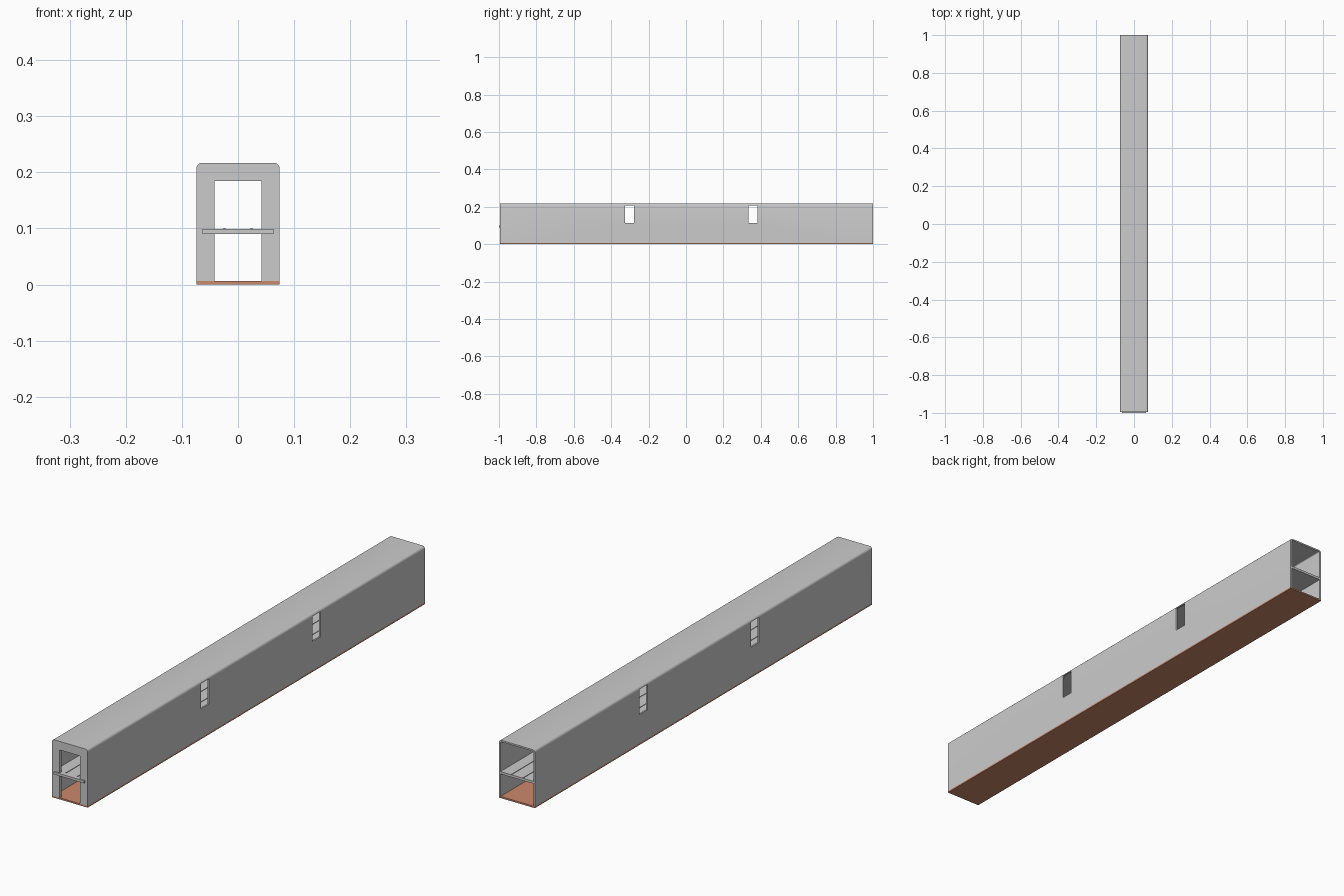
import bpy, bmesh, math

if "Cube" in bpy.data.objects:
    bpy.data.objects.remove(bpy.data.objects["Cube"])

HALF_W, TOP, BASE_T = 0.074, 0.217, 0.006
FRONT, BACK = -0.995, 1.0


def arch_half(half, top, radius, z0):
    """Right half of an arch outline, from the foot up to the rounded corner."""
    pts = [(half, z0)]
    if radius == 0:
        return pts + [(half, top)]
    for i in range(6):
        a = math.radians(90 * i / 5)
        pts.append((half - radius + radius * math.cos(a), top - radius + radius * math.sin(a)))
    return pts


def arch(half, top, radius, z0):
    right = arch_half(half, top, radius, z0)
    return right + [(-x, z) for x, z in reversed(right)]


def extrude_y(name, outline, y0, y1):
    bm = bmesh.new()
    face = bm.faces.new([bm.verts.new((x, y0, z)) for x, z in outline])
    ext = bmesh.ops.extrude_face_region(bm, geom=[face], use_keep_orig=True)
    moved = [v for v in ext["geom"] if isinstance(v, bmesh.types.BMVert)]
    bmesh.ops.translate(bm, verts=moved, vec=(0, y1 - y0, 0))
    bmesh.ops.recalc_face_normals(bm, faces=bm.faces)
    mesh = bpy.data.meshes.new(name)
    bm.to_mesh(mesh)
    bm.free()
    obj = bpy.data.objects.new(name, mesh)
    bpy.context.collection.objects.link(obj)
    return obj


def box(name, x0, x1, y0, y1, z0, z1):
    return extrude_y(name, [(x0, z0), (x1, z0), (x1, z1), (x0, z1)], y0, y1)


def activate(obj):
    bpy.ops.object.select_all(action='DESELECT')
    obj.select_set(True)
    bpy.context.view_layer.objects.active = obj


# Long hollow cover, open at the back
outer = arch(HALF_W, TOP, 0.01, BASE_T)
cover = extrude_y("cover", outer + arch(0.068, 0.211, 0.004, BASE_T)[::-1], FRONT + 0.01, BACK)

# Two slots through both side walls
for y in (-0.302, 0.358):
    cutter = box("slot_cutter", -0.2, 0.2, y - 0.024, y + 0.024, 0.114, 0.208)
    cutter.hide_render = True
    activate(cover)
    mod = cover.modifiers.new("slot", 'BOOLEAN')
    mod.operation, mod.solver, mod.object = 'DIFFERENCE', 'EXACT', cutter
    bpy.ops.object.modifier_apply(modifier=mod.name)
    bpy.data.objects.remove(cutter)

# Front frame around the window
frame = extrude_y("front_frame", outer + arch(0.042, 0.185, 0, BASE_T)[::-1],
                  FRONT, FRONT + 0.01)
for obj in (cover, frame):
    activate(obj)
    bpy.ops.object.shade_smooth_by_angle(angle=math.radians(30))

# Inner shelf poking slightly through the front, with two thin ridges
box("shelf_front_tab", -0.063, 0.063, -1.0, FRONT + 0.01, 0.09, 0.099)
box("shelf", -0.068, 0.068, FRONT + 0.01, BACK, 0.09, 0.099)
for x in (-0.024, 0.024):
    box("shelf_ridge", x - 0.0015, x + 0.0015, FRONT + 0.01, BACK, 0.098, 0.101)

# Coloured base plate
base = box("base_plate", -HALF_W, HALF_W, FRONT, BACK, 0, BASE_T)
mat = bpy.data.materials.new("terracotta")
mat.diffuse_color = (0.6, 0.25, 0.15, 1)
mat.use_nodes = True
mat.node_tree.nodes["Principled BSDF"].inputs["Base Color"].default_value = mat.diffuse_color
base.data.materials.append(mat)
